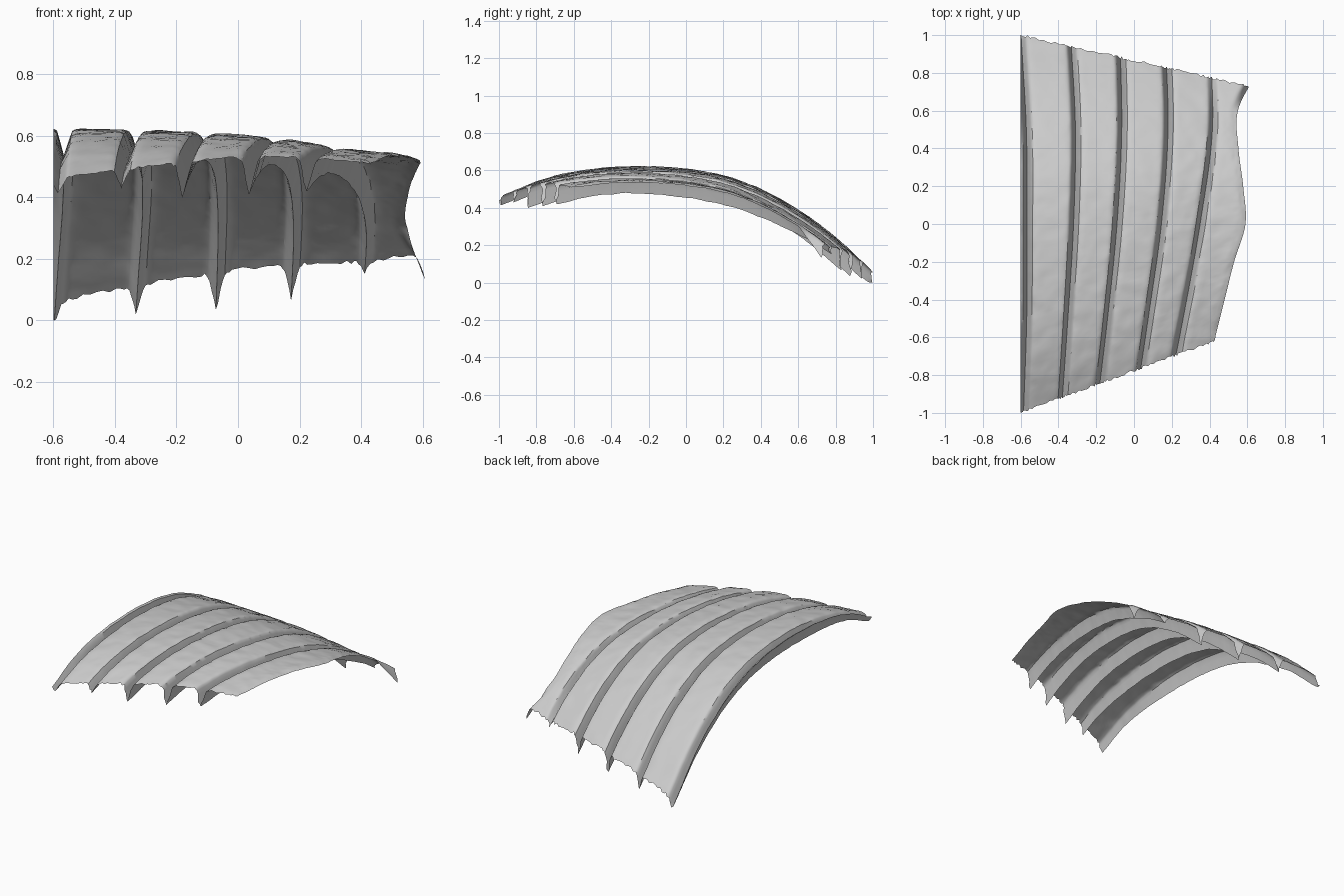
import bpy, bmesh, math, random
from mathutils import Vector, noise

cube = bpy.data.objects.get("Cube")
if cube:
    bpy.data.objects.remove(cube, do_unlink=True)
random.seed(4)


def spline(vals, lo, hi, p):
    """Smooth curve through evenly spaced values over lo..hi."""
    n = len(vals) - 1
    f = min(max((p - lo) / (hi - lo), 0), 1) * n
    i = min(int(f), n - 1)
    t = f - i
    b, c = vals[i], vals[i + 1]
    a = vals[i - 1] if i > 0 else 2 * b - c
    d = vals[i + 2] if i + 2 <= n else 2 * c - b
    return 0.5 * (2 * b + (c - a) * t + (2 * a - 5 * b + 4 * c - d) * t * t
                  + (3 * b - a - 3 * c + d) * t ** 3)


# Arch profile along y, and its fall towards the narrow side along x
ARCH = [.458, .558, .608, .623, .61, .56, .45, .285, .06]
FALL = [0, .003, .01, .02, .042, .072, .082]

# Centre lines of the grooves, from the front to the back
GROOVES = [
    [-.585, -.568, -.566, -.570, -.598],
    [-.385, -.350, -.320, -.310, -.335],
    [-.200, -.140, -.090, -.065, -.075],
    [.000, .075, .145, .180, .165],
    [.160, .260, .350, .415, .400],
]
# Depth of each groove, from the front to the back
DEPTHS = [
    [.05, .085, .09, .09, .085],
    [.06, .085, .09, .09, .09],
    [.115, .09, .09, .09, .125],
    [.125, .09, .09, .09, .115],
    [.125, .09, .09, .08, .035],
]
RIGHT_EDGE = [.43, .48, .53, .59, .578, .553, .55, .65]


def groove_x(i, y):
    return spline(GROOVES[i], -1, 1, y)


def right_x(y):
    return spline(RIGHT_EDGE, -.6, .8, y)


def front_y(x):
    return -.777 + .37 * x


def back_y(x):
    return .866 - .223 * x


def column_x(panel, s, y):
    a = -.6 if panel < 0 else groove_x(panel, y)
    b = groove_x(panel + 1, y) if panel < 4 else right_x(y)
    return a + (b - a) * s


def height(x, y):
    z = spline(ARCH, -1, 1, y) - spline(FALL, -.6, .6, x)
    # Steep narrow grooves with rounded shoulders
    for i in range(5):
        d = x - groove_x(i, y)
        steep = max(0, 1 - abs(d) / (.022 if d < 0 else .027))
        shoulder = max(0, 1 - abs(d) / (.045 if d < 0 else .06))
        z -= spline(DEPTHS[i], -.8, .8, y) * (.68 * steep + .32 * shoulder ** 2)
    # Rim rolled down on the narrow side, most at the back corner
    rim = max(0, 1 - (right_x(y) - x) / .05)
    z -= rim ** 2 * (.01 + .085 * max(0, min(1, (y - .6) / .13)))
    # Weathered surface
    z += .004 * noise.noise(Vector((x * 14, y * 14, 0)))
    z += .002 * noise.noise(Vector((x * 50, y * 50, 3)))
    return z


# Columns follow the grooves and crowd around them
STEPS = [0, .03, .06, .09, .12, .15, .18, .22, .28, .36, .44, .52, .6, .68,
         .76, .82, .86, .89, .92, .95, .98]
columns = [(-1, 0), (-1, .35), (-1, .7)]
columns += [(p, s) for p in range(5) for s in STEPS] + [(4, 1)]
ROWS = 110

# Corrugated sheet
bm = bmesh.new()
grid = []
for panel, s in columns:
    rough = 0 if panel < 0 else .007
    jag = [random.uniform(-rough, rough) for _ in range(2)]
    line = []
    for r in range(ROWS + 1):
        t = r / ROWS
        y = -.8 + 1.65 * t
        for _ in range(4):
            x = column_x(panel, s, y)
            y = front_y(x) + (back_y(x) - front_y(x)) * t
        if r == 0:
            y = max(-1, y + jag[0])
        elif r == ROWS:
            y = min(1, y + jag[1])
        line.append(bm.verts.new((x, y, max(0, height(x, y)))))
    grid.append(line)
for a, b in zip(grid, grid[1:]):
    for r in range(ROWS):
        bm.faces.new((a[r], b[r], b[r + 1], a[r + 1]))

mesh = bpy.data.meshes.new("corrugated_sheet")
bm.to_mesh(mesh)
bm.free()
sheet = bpy.data.objects.new("corrugated_sheet", mesh)
bpy.context.collection.objects.link(sheet)

# Plain grey material
grey = bpy.data.materials.new("light grey")
grey.use_nodes = True
colour = (.6, .6, .6, 1)
grey.diffuse_color = colour
grey.node_tree.nodes["Principled BSDF"].inputs["Base Color"].default_value = colour
mesh.materials.append(grey)

bpy.ops.object.select_all(action='DESELECT')
sheet.select_set(True)
bpy.context.view_layer.objects.active = sheet
bpy.ops.object.shade_smooth_by_angle(angle=math.radians(35))
